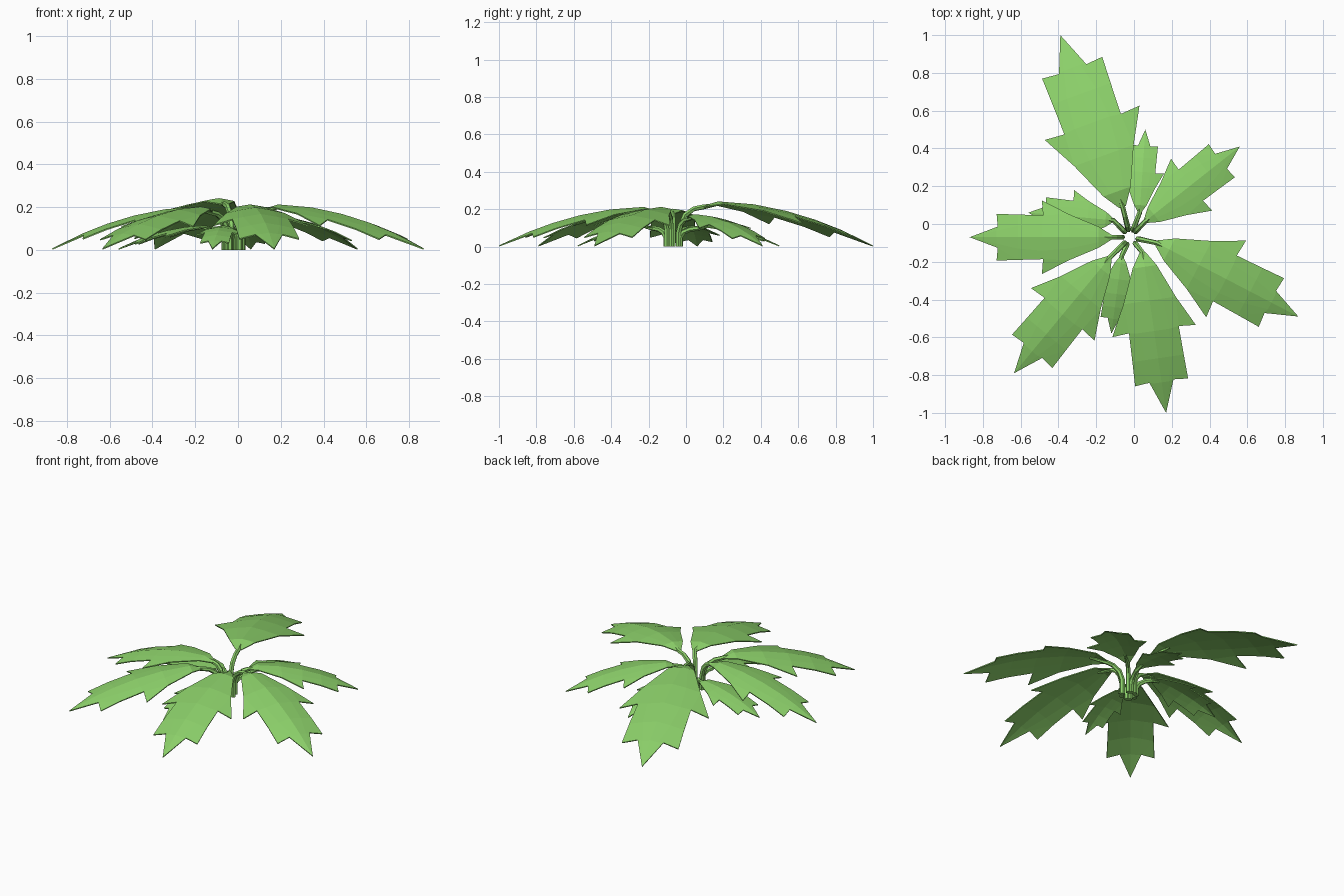
import bpy, bmesh
from mathutils import Vector

if "Cube" in bpy.data.objects:
    bpy.data.objects.remove(bpy.data.objects["Cube"])

green = bpy.data.materials.new("leaf green")
green.diffuse_color = (0.265, 0.64, 0.145, 1)
green.use_nodes = True
green.node_tree.nodes["Principled BSDF"].inputs["Base Color"].default_value = green.diffuse_color

CROWN = Vector((-0.02, -0.07))

# blade rows: distance along midrib, inner half width, outer half width,
# and the half width of the notch where a lobe ends (shares of length)
ROWS = [(0, .008, .018, None), (.09, .035, .075, None), (.30, .08, .163, None),
        (.49, .095, .26, .155), (.66, .08, .16, None), (.81, .045, .165, .075)]

# leaves: name, blade base xy, tip xy, height, width factor
LEAVES = [
    ("back_leaf", (-.06, .09), (-.39, 1.0), .24, 1.06),
    ("back_right_leaf", (.06, .015), (.56, .41), .17, 1.06),
    ("right_leaf", (.12, -.10), (.87, -.49), .21, 1.04),
    ("front_leaf", (.045, -.15), (.17, -1.0), .21, 1.0),
    ("front_left_leaf", (-.13, -.18), (-.635, -.79), .20, 1.06),
    ("left_leaf", (-.12, -.07), (-.87, -.07), .20, 1.0),
    ("small_back_leaf", (.03, .06), (.06, .50), .11, 1.0),
    ("small_front_leaf", (-.065, -.17), (-.12, -.58), .11, 1.0),
    ("small_left_leaf", (-.11, .02), (-.56, .06), .11, 1.2),
]


def midrib_z(s, h):
    return h * (1 - s ** 2.05) - .12 * h * max(0, 1 - s / .1) + .006


def add_blade(name, base, tip, h, width):
    axis = tip - base
    length = axis.length
    side = Vector((-axis.y, axis.x)) * width
    bm = bmesh.new()

    def vert(s, w):
        p = base + axis * s + side * w
        across = abs(w) * width * length
        z = midrib_z(s, h) - .14 * across - .4 * across ** 2
        return bm.verts.new((p.x, p.y, max(z, .004)))

    prev = None
    for s, a, b, notch in ROWS:
        mid = vert(s, 0)
        halves = []
        for sign in (-1, 1):
            inner, outer = vert(s, a * sign), vert(s, b * sign)
            leave = vert(s - .008, notch * sign) if notch else outer
            halves.append((inner, outer, leave))
        if prev:
            pmid, phalves = prev
            for (pi, po, pl), (i, o, l) in zip(phalves, halves):
                bm.faces.new((pmid, mid, i, pi))
                bm.faces.new((pi, i, l, pl))
                if l is not o:
                    bm.faces.new((pl, l, o))
        prev = mid, halves
    end = vert(1, 0)
    for inner, outer, leave in prev[1]:
        bm.faces.new((prev[0], end, inner))
        bm.faces.new((inner, end, leave))
    bmesh.ops.recalc_face_normals(bm, faces=bm.faces)
    if sum(f.normal.z for f in bm.faces) < 0:
        bmesh.ops.reverse_faces(bm, faces=bm.faces)
    me = bpy.data.meshes.new(name)
    bm.to_mesh(me)
    bm.free()
    me.materials.append(green)
    ob = bpy.data.objects.new(name, me)
    bpy.context.collection.objects.link(ob)
    solid = ob.modifiers.new("thickness", 'SOLIDIFY')
    solid.thickness = .006


def add_stem(name, base, tip, h):
    # upright at the crown, arching out and tapering under the blade
    root = CROWN + (base - CROWN).normalized() * .042
    inner = base + (tip - base) * .12
    points = [(root, 0, 1), (root, h * .45, 1), (root.lerp(base, .2), h * .7, 1),
              (root.lerp(base, .6), h * .84, .9), (base, midrib_z(0, h) - .006, .9),
              (inner, midrib_z(.12, h) - .012, .4)]
    cu = bpy.data.curves.new(name, 'CURVE')
    cu.dimensions = '3D'
    cu.bevel_depth = .015
    cu.bevel_resolution = 1
    cu.use_fill_caps = True
    sp = cu.splines.new('POLY')
    sp.points.add(len(points) - 1)
    for p, (xy, z, r) in zip(sp.points, points):
        p.co = (xy.x, xy.y, z, 1)
        p.radius = r
    sp.use_smooth = False
    cu.materials.append(green)
    bpy.context.collection.objects.link(bpy.data.objects.new(name, cu))


for name, base, tip, h, width in LEAVES:
    base, tip = Vector(base), Vector(tip)
    add_blade(name, base, tip, h, width)
    add_stem(name.replace("leaf", "stem"), base, tip, h)
